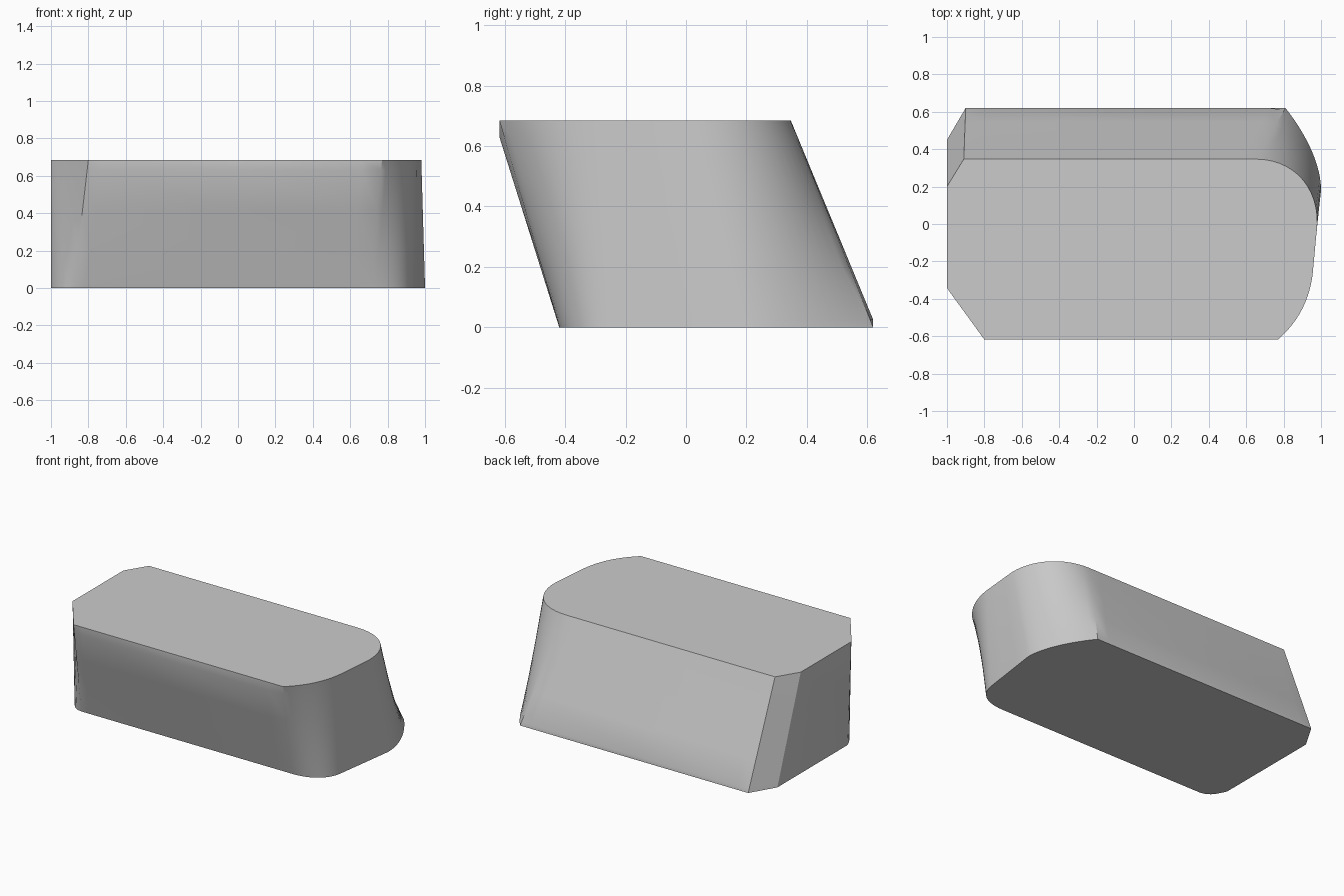
import bpy, bmesh, math
from mathutils import Vector
from mathutils.geometry import interpolate_bezier

old = bpy.data.objects.get("Cube")
if old:
    bpy.data.objects.remove(old, do_unlink=True)

HEIGHT = 0.685
ROWS = (0, 0.025, 0.2, 0.42, 0.63, HEIGHT)


def curve(points, count):
    return [p.to_2d() for p in interpolate_bezier(*[Vector((x, y, 0)) for x, y in points], count)]


def line(a, b, fractions):
    a, b = Vector(a), Vector(b)
    return [a.lerp(b, f) for f in fractions]


def outline(left_back, back_left, back_curve, front_curve, corner):
    """Closed outline, clockwise from the left end; matching counts at both levels."""
    back = line(back_left, back_curve[0], (0.05, 0.5, 0.95))
    front = line(front_curve[3], corner[0], (0.07, 0.5, 0.96))
    return ([Vector(left_back), Vector(back_left)] + back + curve(back_curve, 14)
            + line(back_curve[3], front_curve[0], (0.33, 0.67))
            + curve(front_curve, 12) + front + curve(corner, 6))


# Outlines of the base and of the top, which is shifted forward
base = outline((-1, 0.45), (-0.9, 0.62),
               ((0.81, 0.62), (0.92, 0.48), (1.0, 0.32), (1.0, 0.18)),
               ((0.94, -0.25), (0.92, -0.36), (0.83, -0.42), (0.70, -0.42)),
               ((-0.88, -0.42), (-0.95, -0.42), (-0.98, -0.35), (-1, -0.30)))
top = outline((-1, 0.20), (-0.91, 0.347),
              ((0.65, 0.347), (0.85, 0.347), (0.985, 0.2), (0.98, 0.0)),
              ((0.955, -0.27), (0.935, -0.42), (0.87, -0.53), (0.77, -0.618)),
              ((-0.80, -0.618), (-0.95, -0.41), (-0.99, -0.36), (-1, -0.34)))

# Loft the sides, with a short upright lip on the front and back faces
bm = bmesh.new()
rings = []
for z in ROWS:
    ring = []
    for i, (b, t) in enumerate(zip(base, top)):
        on_back = 2 <= i <= 4
        on_front = t.y < -0.617 and -0.79 < t.x < 0.76
        low = ROWS[1] if on_back else 0
        high = ROWS[-2] if on_front else HEIGHT
        f = min(max((z - low) / (high - low), 0), 1)
        p = b.lerp(t, f)
        ring.append(bm.verts.new((p.x, p.y, z)))
    rings.append(ring)
for a, b in zip(rings, rings[1:]):
    for i in range(len(a)):
        j = (i + 1) % len(a)
        bm.faces.new((a[i], a[j], b[j], b[i]))
bm.faces.new(rings[0])
bm.faces.new(rings[-1])
bmesh.ops.recalc_face_normals(bm, faces=bm.faces)

mesh = bpy.data.meshes.new("slanted_block")
bm.to_mesh(mesh)
bm.free()
block = bpy.data.objects.new("slanted_block", mesh)
bpy.context.collection.objects.link(block)

# Plain grey
grey = bpy.data.materials.new("plain_grey")
grey.use_nodes = True
color = (0.6, 0.6, 0.6, 1)
grey.diffuse_color = color
grey.node_tree.nodes["Principled BSDF"].inputs["Base Color"].default_value = color
mesh.materials.append(grey)

bpy.context.view_layer.objects.active = block
block.select_set(True)
bpy.ops.object.shade_smooth_by_angle(angle=math.radians(28))
